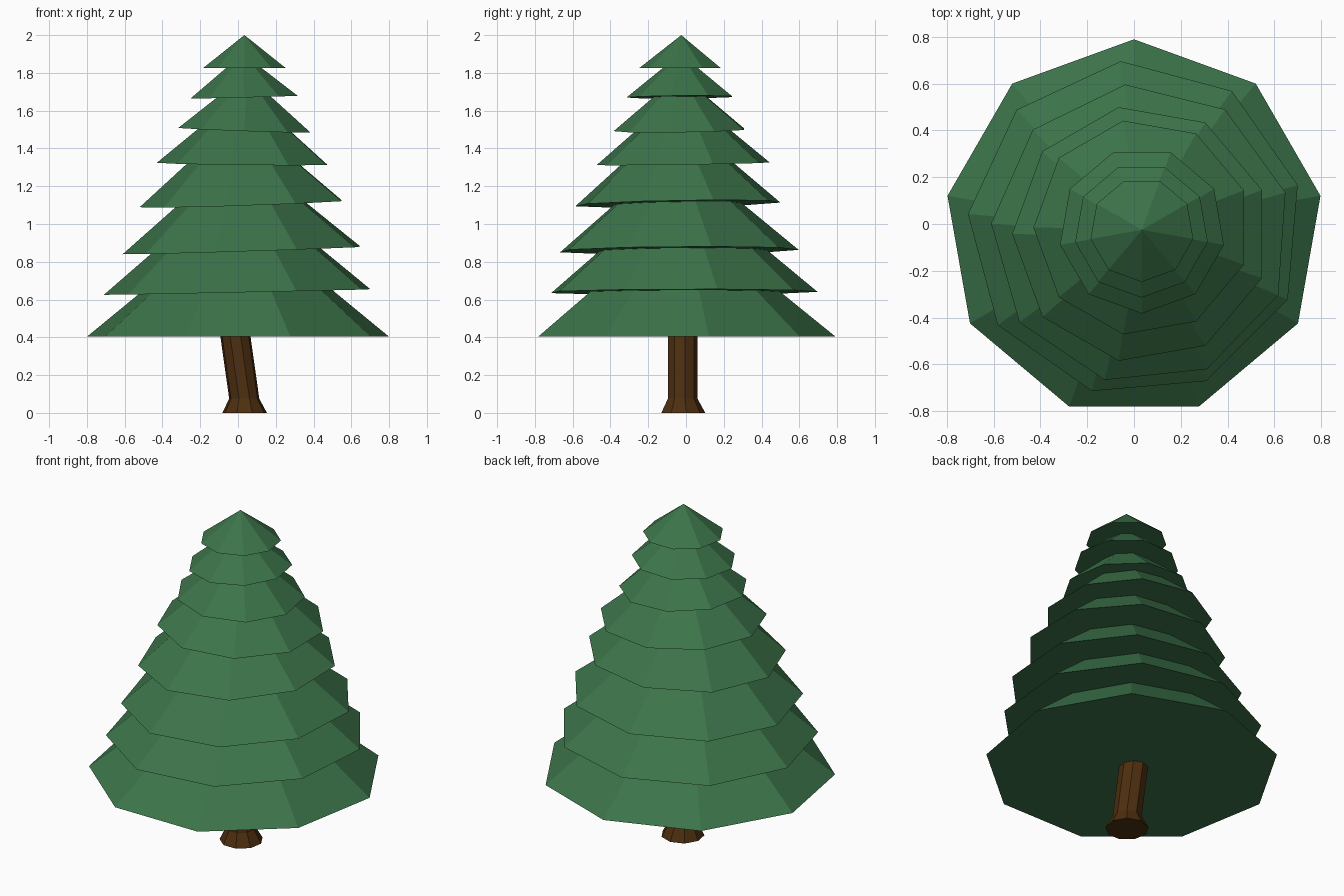
import bpy, bmesh
from math import cos, sin, radians, atan
from mathutils import Matrix, Vector

SIDES = 9

if "Cube" in bpy.data.objects:
    bpy.data.objects.remove(bpy.data.objects["Cube"])


def make_material(name, colour):
    mat = bpy.data.materials.new(name)
    mat.use_nodes = True
    mat.diffuse_color = colour
    mat.node_tree.nodes["Principled BSDF"].inputs["Base Color"].default_value = colour
    return mat


def finish(name, bm, mat):
    bmesh.ops.recalc_face_normals(bm, faces=bm.faces)
    mesh = bpy.data.meshes.new(name)
    bm.to_mesh(mesh)
    bm.free()
    mesh.materials.append(mat)
    obj = bpy.data.objects.new(name, mesh)
    bpy.context.collection.objects.link(obj)
    return obj


def ring(bm, centre, radius, turn):
    """Regular polygon of vertices, first corner at the given angle."""
    angles = [radians(turn + 360 * i / SIDES) for i in range(SIDES)]
    return [bm.verts.new(Vector(centre) + Vector((radius * cos(a), radius * sin(a), 0)))
            for a in angles]


def branch_tier(name, centre, radius, slope, turn, tilt_x, tilt_y):
    """Closed cone, leaning so it rises by tilt_x and tilt_y along each axis."""
    bm = bmesh.new()
    rim = ring(bm, (0, 0, 0), radius, 90 + turn)
    tip = bm.verts.new((0, 0, radius * slope))
    bm.faces.new(rim)
    for a, b in zip(rim, rim[1:] + rim[:1]):
        bm.faces.new((a, b, tip))
    lean = Matrix.Rotation(-atan(tilt_x), 4, 'Y') @ Matrix.Rotation(atan(tilt_y), 4, 'X')
    bm.transform(Matrix.Translation(centre) @ lean)
    return finish(name, bm, needles)


def trunk(name, sections):
    """Loft through (centre, radius) sections, capped at both ends."""
    bm = bmesh.new()
    rings = [ring(bm, c, r, 90) for c, r in sections]
    for low, high in zip(rings, rings[1:]):
        for i in range(SIDES):
            j = (i + 1) % SIDES
            bm.faces.new((low[i], low[j], high[j], high[i]))
    bm.faces.new(rings[0])
    bm.faces.new(rings[-1])
    return finish(name, bm, bark)


needles = make_material("needle_green", (0.045, 0.175, 0.068, 1))
bark = make_material("bark_brown", (0.075, 0.028, 0.005, 1))

# Leaning trunk with a flared foot
trunk("trunk", [((0.035, -0.018, 0), 0.12),
                ((0.033, -0.02, 0.075), 0.081),
                ((-0.02, -0.02, 0.45), 0.081)])

# Branch tiers, bottom to top: centre, radius, slope, turn, tilt x, tilt y
tiers = [
    ((0.0, -0.02, 0.405), 0.81, 0.81, 0, 0, 0),
    ((0.006, -0.02, 0.64), 0.719, 0.83, 5, 0.021, 0.003),
    ((0.03, -0.043, 0.86), 0.643, 0.83, 6, 0.032, 0.008),
    ((0.03, -0.043, 1.107), 0.551, 0.86, 10, 0.033, 0.018),
    ((0.034, -0.015, 1.319), 0.464, 0.84, 10, -0.011, 0.015),
    ((0.034, -0.027, 1.497), 0.356, 0.83, 20, -0.035, 0.015),
    ((0.032, -0.027, 1.672), 0.288, 0.80, 20, 0.026, 0.008),
    ((0.034, -0.025, 1.825), 0.223, 0.785, 20, 0, 0),
]
for number, tier in enumerate(tiers, 1):
    branch_tier(f"branch_tier_{number}", *tier)
